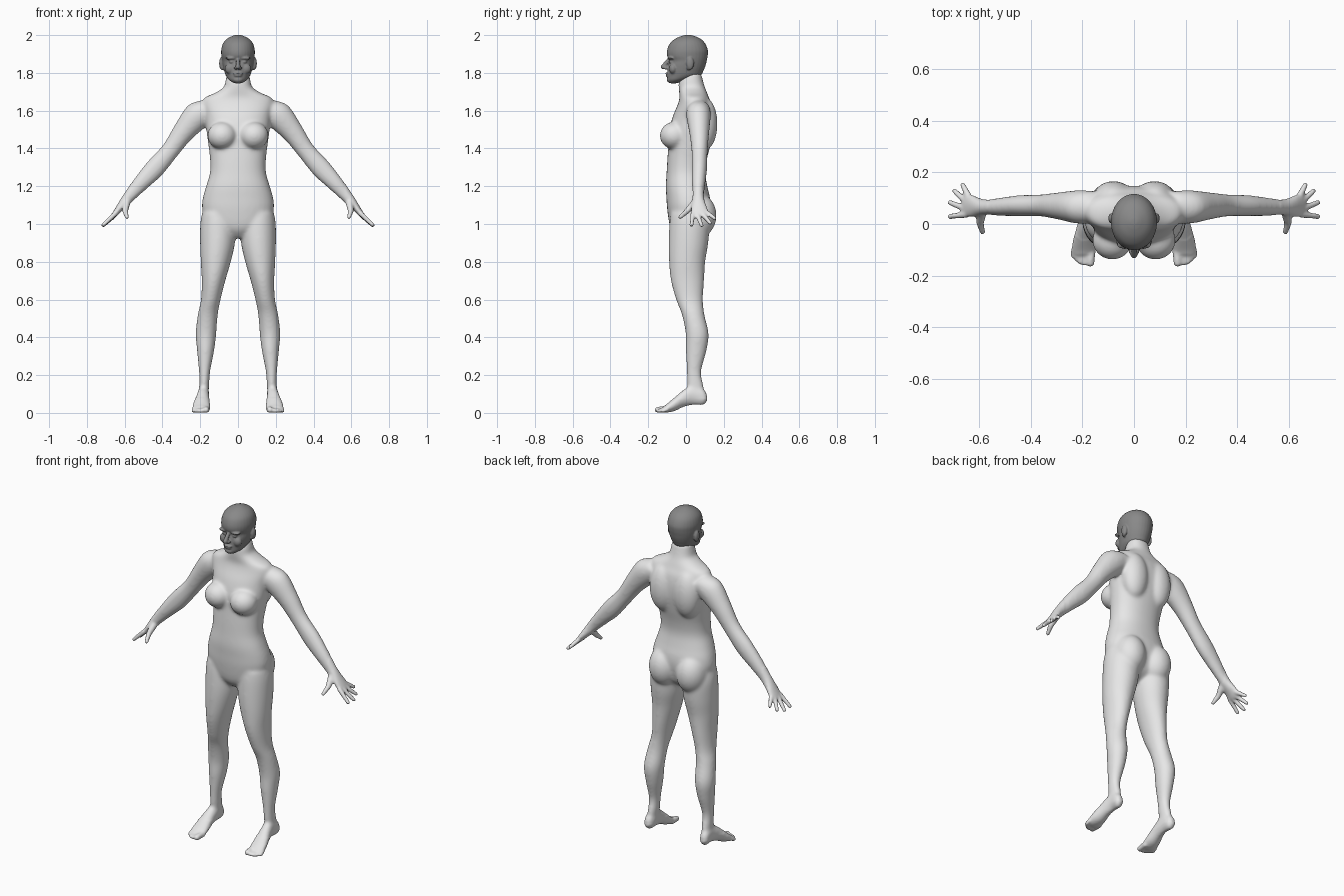
import bpy, bmesh, math
from mathutils import Vector, Matrix

if "Cube" in bpy.data.objects:
    bpy.data.objects.remove(bpy.data.objects["Cube"])

X, Y, Z = Vector((1, 0, 0)), Vector((0, 1, 0)), Vector((0, 0, 1))


def material(name, grey):
    mat = bpy.data.materials.new(name)
    mat.use_nodes = True
    colour = (grey, grey, grey, 1)
    mat.diffuse_color = colour
    mat.node_tree.nodes["Principled BSDF"].inputs["Base Color"].default_value = colour
    return mat


def spline(rows, steps=5):
    """Smooth interpolation through rows of numbers."""
    rows = [Vector(r) for r in rows]
    out = []
    for i in range(len(rows) - 1):
        p0, p1 = rows[max(i - 1, 0)], rows[i]
        p2, p3 = rows[i + 1], rows[min(i + 2, len(rows) - 1)]
        for k in range(steps):
            t = k / steps
            out.append(0.5 * (2 * p1 + (p2 - p0) * t
                              + (2 * p0 - 5 * p1 + 4 * p2 - p3) * t * t
                              + (3 * p1 - p0 - 3 * p2 + p3) * t ** 3))
    return out + [rows[-1]]


def loft(bm, rows, u, v, power=1.0, sides=32):
    """Closed skin over rounded sections given as x, y, z, radius u, radius v."""
    rings = []
    for x, y, z, ru, rv in spline(rows):
        ring = []
        for k in range(sides):
            a = math.tau * k / sides
            c, s = math.cos(a), math.sin(a)
            c = math.copysign(abs(c) ** power, c)
            s = math.copysign(abs(s) ** power, s)
            ring.append(bm.verts.new(Vector((x, y, z)) + u * (c * ru) + v * (s * rv)))
        rings.append(ring)
    for a, b in zip(rings, rings[1:]):
        for k in range(sides):
            n = (k + 1) % sides
            bm.faces.new((a[k], a[n], b[n], b[k]))
    bm.faces.new(rings[0])
    bm.faces.new(rings[-1])


def upright(rows):
    """Sections from z, x min, x max, y min, y max."""
    return [((a + b) / 2, (c + d) / 2, z, (b - a) / 2, (d - c) / 2)
            for z, a, b, c, d in rows]


def ball(bm, centre, radii):
    matrix = Matrix.Translation(centre) @ Matrix.Diagonal((*radii, 1))
    bmesh.ops.create_uvsphere(bm, u_segments=24, v_segments=16, radius=1, matrix=matrix)


def digit(bm, start, end, r0, r1):
    """Tapered finger or toe with a round tip."""
    turn = (Vector(end) - Vector(start)).to_track_quat('Z', 'Y')
    loft(bm, [(*start, r0, r0), (*end, r1, r1)], turn @ X, turn @ Y, sides=16)
    ball(bm, start, (r0, r0, r0))
    ball(bm, end, (r1, r1, r1))


def mirror(bm):
    """Copy everything built so far to the other side."""
    copy = bmesh.ops.duplicate(bm, geom=bm.verts[:] + bm.edges[:] + bm.faces[:])
    for item in copy["geom"]:
        if isinstance(item, bmesh.types.BMVert):
            item.co.x = -item.co.x


def finish(bm, name, mat, voxel, fine, rounds):
    """Fuse the parts into one skin, soften it and shade it smooth."""
    bmesh.ops.recalc_face_normals(bm, faces=bm.faces[:])
    mesh = bpy.data.meshes.new(name)
    bm.to_mesh(mesh)
    bm.free()
    obj = bpy.data.objects.new(name, mesh)
    bpy.context.scene.collection.objects.link(obj)
    mod = obj.modifiers.new("fuse", 'REMESH')
    mod.mode = 'VOXEL'
    mod.voxel_size = voxel
    graph = bpy.context.evaluated_depsgraph_get()
    skin = bpy.data.meshes.new_from_object(obj.evaluated_get(graph))
    obj.modifiers.clear()
    obj.data = skin
    bm = bmesh.new()
    bm.from_mesh(skin)
    broad = [v for v in bm.verts if not fine(v.co)]
    for i in range(rounds):
        bmesh.ops.smooth_vert(bm, verts=bm.verts[:] if i < 2 else broad, factor=0.5,
                              use_axis_x=True, use_axis_y=True, use_axis_z=True)
    bmesh.ops.recalc_face_normals(bm, faces=bm.faces[:])
    for face in bm.faces:
        face.smooth = True
        face.material_index = 0
    bm.to_mesh(skin)
    bm.free()
    skin.materials.clear()
    skin.materials.append(mat)
    return obj


body = bmesh.new()

# Leg
loft(body, upright([
    (1.06, .03, .19, -.08, .1), (1, .012, .2, -.088, .122), (.9, .016, .201, -.092, .118),
    (.8, .038, .197, -.09, .102), (.7, .067, .192, -.08, .096), (.6, .092, .196, -.053, .09),
    (.52, .107, .213, -.022, .098), (.42, .115, .224, -.002, .12), (.33, .126, .217, -.001, .109),
    (.22, .147, .207, .004, .081), (.15, .152, .206, .006, .092), (.09, .158, .205, .01, .1),
]), X, Y)

# Foot, heel to ball
foot = [(.112, .172, .2, .065, .1), (.09, .157, .212, .043, .13), (.04, .153, .212, .043, .15),
        (-.01, .152, .222, .033, .125), (-.06, .149, .236, .01, .083),
        (-.1, .149, .242, .002, .048), (-.12, .155, .237, .003, .034)]
loft(body, [((a + b) / 2, y, (c + d) / 2, (b - a) / 2, (d - c) / 2)
            for y, a, b, c, d in foot], X, Z)

# Toes
for x, tip, r in ((.166, -.15, .016), (.189, -.152, .011), (.206, -.146, .011),
                  (.221, -.135, .01), (.234, -.121, .01)):
    digit(body, (x, -.1, .02), (x + .003, tip, r), r * 1.1, r)

# Arm and palm
loft(body, [
    (.14, .067, 1.615, .06, .058), (.21, .066, 1.577, .075, .065), (.29, .07, 1.487, .059, .053),
    (.36, .072, 1.388, .049, .043), (.44, .071, 1.295, .053, .041), (.51, .067, 1.22, .044, .036),
    (.57, .065, 1.152, .033, .03), (.6, .066, 1.117, .027, .034), (.628, .07, 1.083, .02, .043),
    (.65, .072, 1.055, .015, .046), (.66, .072, 1.044, .011, .04),
], Vector((.72, 0, .69)), Y)

# Fingers
for start, end in (((.65, .037, 1.055), (.713, .029, .995)),
                   ((.655, .06, 1.05), (.713, .083, .992)),
                   ((.65, .085, 1.055), (.696, .128, 1.005)),
                   ((.64, .104, 1.065), (.665, .152, 1.03))):
    digit(body, start, end, .0135, .0105)

# Thumb
digit(body, (.59, .05, 1.115), (.597, .005, 1.068), .021, .015)
digit(body, (.597, .005, 1.068), (.588, -.03, 1.037), .015, .011)

# Breast, shoulder blade and buttock
ball(body, (.084, -.063, 1.468), (.078, .076, .073))
ball(body, (.08, .1, 1.53), (.08, .067, .14))
ball(body, (.09, .07, 1.045), (.088, .092, .115))

mirror(body)

# Torso and neck
loft(body, upright([(z, -w, w, front, back) for z, w, front, back in (
    (.925, .03, -.04, .03), (.96, .1, -.072, .085), (1, .165, -.088, .11),
    (1.08, .19, -.1, .128), (1.14, .186, -.104, .127), (1.2, .169, -.107, .113),
    (1.27, .149, -.103, .102), (1.34, .148, -.099, .11), (1.42, .157, -.093, .13),
    (1.5, .168, -.088, .145), (1.57, .175, -.07, .147), (1.63, .19, -.045, .138),
    (1.668, .178, -.034, .122), (1.695, .12, -.036, .112), (1.725, .076, -.039, .1),
    (1.76, .066, -.036, .09), (1.8, .058, -.01, .08))]), X, Y, power=.9)

finish(body, "body", material("light grey skin", .8), .0065,
       lambda p: abs(p.x) > .57 or p.z < .08, 14)

head = bmesh.new()

# Brow, eye, cheek, nostril and ear
ball(head, (.036, -.079, 1.878), (.032, .018, .009))
ball(head, (.033, -.076, 1.858), (.015, .014, .009))
ball(head, (.042, -.068, 1.822), (.028, .022, .028))
ball(head, (.011, -.106, 1.826), (.01, .013, .009))
ball(head, (.087, .022, 1.85), (.013, .02, .034))
ball(head, (.081, .015, 1.83), (.012, .012, .016))
mirror(head)

# Skull and jaw
loft(head, upright([(z, -w, w, front, back) for z, w, front, back in (
    (1.745, .02, -.088, -.05), (1.762, .047, -.098, .01), (1.785, .064, -.098, .075),
    (1.81, .073, -.097, .092), (1.84, .08, -.094, .104), (1.865, .084, -.088, .11),
    (1.89, .088, -.1, .115), (1.92, .089, -.1, .116), (1.955, .08, -.086, .102),
    (1.98, .059, -.058, .078), (1.995, .031, -.025, .045), (2.001, .012, 0, .02))]), X, Y)

# Nose, lips and chin
digit(head, (0, -.09, 1.872), (0, -.121, 1.832), .009, .013)
ball(head, (0, -.096, 1.797), (.026, .013, .006))
ball(head, (0, -.095, 1.785), (.022, .013, .006))
ball(head, (0, -.086, 1.764), (.026, .016, .016))

finish(head, "head", material("dark grey head", .25), .004, lambda p: False, 3)
